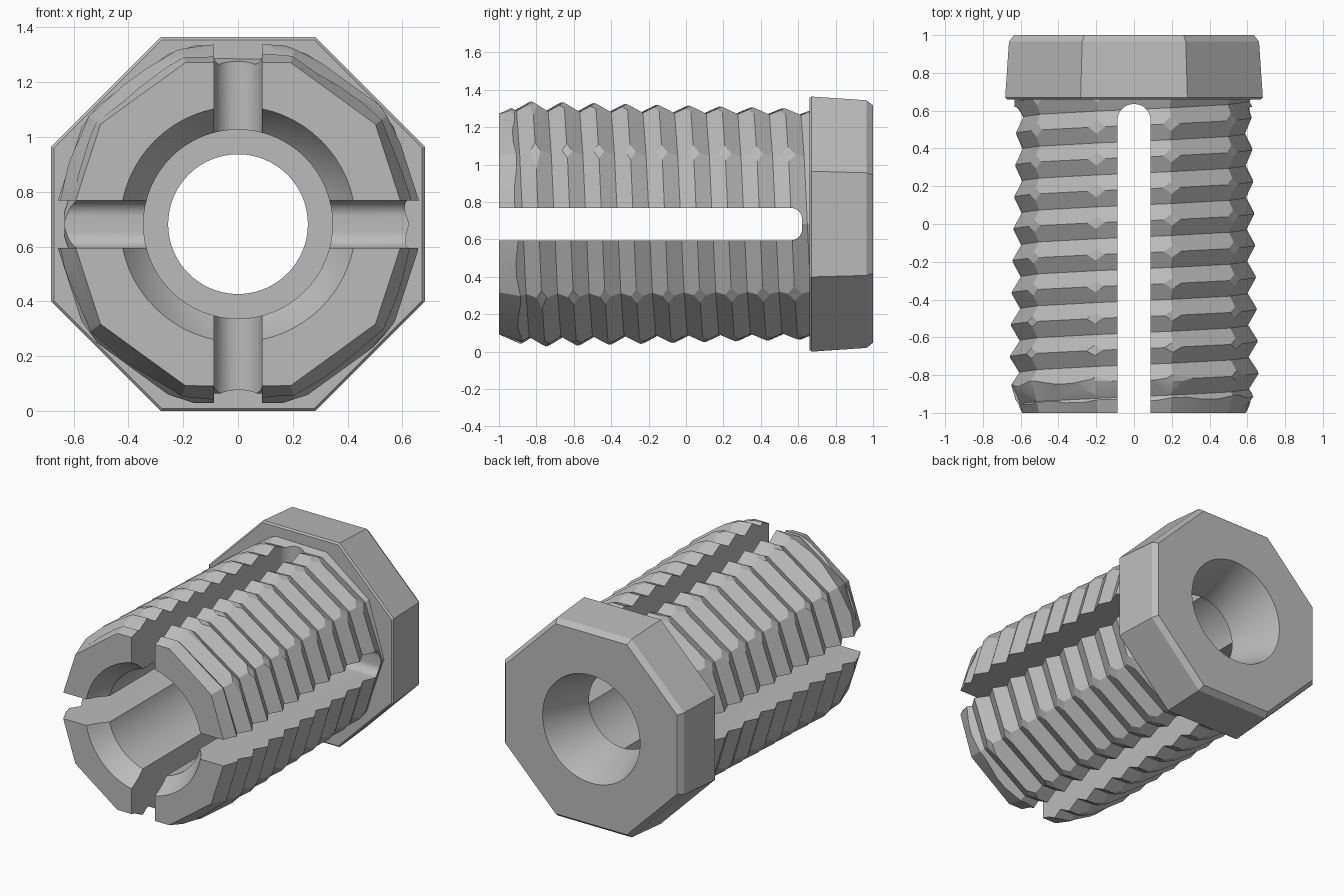
import bpy, bmesh, math
from mathutils import Vector

if "Cube" in bpy.data.objects:
    bpy.data.objects.remove(bpy.data.objects["Cube"])

AXIS_Z = 0.682
PITCH = 0.169
SIDES = 10

grey = bpy.data.materials.new("plain grey")
grey.use_nodes = True
grey.diffuse_color = (0.5, 0.5, 0.5, 1)
grey.node_tree.nodes["Principled BSDF"].inputs["Base Color"].default_value = grey.diffuse_color


def point(radius, angle, y):
    return Vector((radius * math.cos(angle), y, AXIS_Z + radius * math.sin(angle)))


def make_object(name, bm):
    bmesh.ops.recalc_face_normals(bm, faces=bm.faces)
    mesh = bpy.data.meshes.new(name)
    bm.to_mesh(mesh)
    bm.free()
    mesh.materials.append(grey)
    obj = bpy.data.objects.new(name, mesh)
    bpy.context.collection.objects.link(obj)
    return obj


def lathe(name, profile, sides, turn=0.0):
    """Closed solid around the y axis; a profile row is (y, radius, radius of odd points)."""
    bm = bmesh.new()
    rings = []
    for y, *radii in profile:
        rings.append([bm.verts.new(point(radii[i % len(radii)], turn + math.tau * i / sides, y))
                      for i in range(sides)])
    for a, b in zip(rings, rings[1:]):
        for i in range(sides):
            j = (i + 1) % sides
            bm.faces.new((a[i], a[j], b[j], b[i]))
    bm.faces.new(rings[0])
    bm.faces.new(rings[-1])
    return make_object(name, bm)


def slot_cutter(name, across_x, end, radius):
    """Long box through the whole body with a rounded inner end."""
    bm = bmesh.new()
    bmesh.ops.create_cube(bm, size=1)
    half = 0.087
    size = (2, end + 1.2, 2 * half) if across_x else (2 * half, end + 1.2, 2)
    for v in bm.verts:
        v.co = Vector((v.co.x * size[0], v.co.y * size[1] + (end - 1.2) / 2,
                       v.co.z * size[2] + AXIS_Z))
    along = 0 if across_x else 2
    edges = [e for e in bm.edges
             if all(v.co.y > 0 for v in e.verts)
             and abs(e.verts[0].co[along] - e.verts[1].co[along]) > 1]
    bmesh.ops.bevel(bm, geom=edges, offset=radius, segments=8, profile=0.5, affect='EDGES')
    return make_object(name, bm)


def carve(obj, steps):
    """Apply boolean steps, then drop the cutters."""
    for operation, cutter in steps:
        cutter.hide_render = True
        mod = obj.modifiers.new("cut", 'BOOLEAN')
        mod.operation = operation
        mod.solver = 'EXACT'
        mod.object = cutter
    graph = bpy.context.evaluated_depsgraph_get()
    mesh = bpy.data.meshes.new_from_object(obj.evaluated_get(graph))
    obj.modifiers.clear()
    obj.data = mesh
    for _, cutter in steps:
        bpy.data.objects.remove(cutter)


# Threaded body: ten-sided helix of alternating crests and roots
def thread_blank():
    bm = bmesh.new()
    first = -0.83 + PITCH / 4 - 4 * PITCH
    count = 30
    columns = []
    for j in range(SIDES):
        column = []
        for k in range(count):
            y = first + PITCH * (j / SIDES + k / 2)
            radius = 0.622 - 0.015 * y if k % 2 else 0.666 - 0.028 * y
            column.append(bm.verts.new(point(radius, -math.tau * j / SIDES, y)))
        columns.append(column)
    for a, b in zip(columns, columns[1:]):
        for k in range(count - 1):
            bm.faces.new((a[k], a[k + 1], b[k + 1], b[k]))
    # The last column meets the first one a full pitch further on
    a, b = columns[-1], columns[0]
    for k in range(count - 3):
        bm.faces.new((a[k], a[k + 1], b[k + 3], b[k + 2]))
    k = count - 3
    bm.faces.new((a[k], a[k + 1], b[k + 2]))
    bm.faces.new((a[k + 1], a[k + 2], b[k + 2]))
    # Close both ends with fans
    for side in (-1, 1):
        rim = [e for e in bm.edges if e.is_boundary and e.verts[0].co.y * side > 0]
        hub = bm.verts.new((0, side * 1.3, AXIS_Z))
        for e in rim:
            bm.faces.new((e.verts[0], e.verts[1], hub))
    return make_object("threaded_body", bm)


body = thread_blank()

# Envelope trims the tip, the thread corners and the hidden end
envelope = lathe("envelope", [(-1, 0.62, 0.59), (-0.83, 0.672, 0.67),
                              (-0.75, 0.67, 0.71), (0.7, 0.63, 0.67)], 2 * SIDES)
bore = lathe("bore", [(-1.1, 0.487), (-1, 0.43), (-0.93, 0.39),
                      (-0.88, 0.345), (0.8, 0.345)], 64)
carve(body, [('INTERSECT', envelope),
             ('DIFFERENCE', bore),
             ('DIFFERENCE', slot_cutter("side_slot", True, 0.62, 0.06)),
             ('DIFFERENCE', slot_cutter("upright_slot", False, 0.635, 0.085))])

# Eight-sided head with a tapered hole
flat = 1 / math.cos(math.pi / 8)
head = lathe("head", [(y, r * flat) for y, r in
                      ((0.66, 0.672), (0.67, 0.682), (0.965, 0.662), (1, 0.635))],
             8, math.pi / 8)
hole = lathe("hole", [(0.6, 0.255), (0.68, 0.255), (1, 0.36), (1.1, 0.393)], 64)
carve(head, [('DIFFERENCE', hole)])

# Smooth round surfaces, crisp edges elsewhere
for obj in (body, head):
    bpy.ops.object.select_all(action='DESELECT')
    obj.select_set(True)
    bpy.context.view_layer.objects.active = obj
    bpy.ops.object.shade_smooth_by_angle(angle=math.radians(20))
